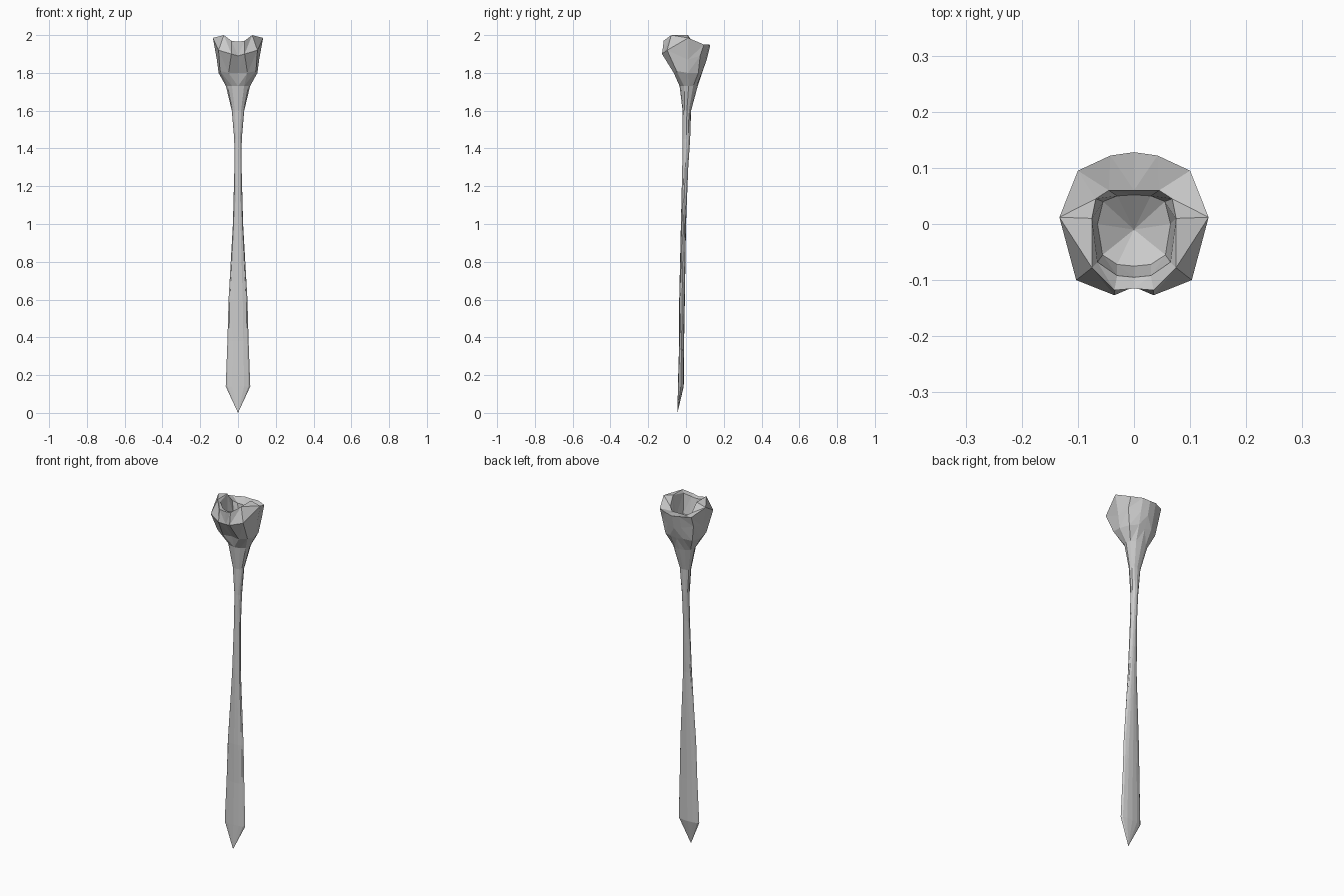
import bpy, bmesh, math

def oval(z, hw, front, back):
    # half ring, front centre round to back centre
    cy, ry = (front + back) / 2, (back - front) / 2
    return [(hw * math.sin(math.pi * i / 6), cy - ry * math.cos(math.pi * i / 6), z) for i in range(7)]

def add_ring(bm, half):
    # mirror seven half points into a twelve-sided ring
    full = half + [(-x, y, z) for x, y, z in half[-2:0:-1]]
    return [bm.verts.new(p) for p in full]

def loft(name, halves, start, end):
    bm = bmesh.new()
    rings = [add_ring(bm, h) for h in halves]
    for a, b in zip(rings, rings[1:]):
        for i in range(12):
            j = (i + 1) % 12
            if i < 6:
                bm.faces.new((a[i], a[j], b[j]))
                bm.faces.new((a[i], b[j], b[i]))
            else:
                bm.faces.new((a[i], a[j], b[i]))
                bm.faces.new((a[j], b[j], b[i]))
    for point, ring in ((start, rings[0]), (end, rings[-1])):
        v = bm.verts.new(point)
        for i in range(12):
            bm.faces.new((v, ring[i], ring[(i + 1) % 12]))
    bmesh.ops.recalc_face_normals(bm, faces=bm.faces)
    mesh = bpy.data.meshes.new(name)
    bm.to_mesh(mesh)
    bm.free()
    bpy.context.collection.objects.link(bpy.data.objects.new(name, mesh))

# Flattened blade and narrow neck: z, half width, front y, back y
shaft = [(.14, .065, -.043, -.012), (.38, .056, -.036, -.010), (.6, .05, -.036, -.006),
         (1.0, .027, -.027, 0), (1.3, .019, -.02, .012), (1.45, .02, -.018, .022),
         (1.6, .033, -.018, .027), (1.73, .064, -.034, .062)]

# Flared head: lower swell, belly, jagged rim, inner lip, hollow
head = [
    [(0, -.055, 1.8), (.05, -.065, 1.8), (.095, -.05, 1.81), (.103, .01, 1.8), (.085, .065, 1.8), (.04, .088, 1.81), (0, .085, 1.8)],
    [(0, -.112, 1.89), (.035, -.127, 1.9), (.103, -.1, 1.92), (.112, .01, 1.87), (.1, .075, 1.89), (.042, .105, 1.88), (0, .11, 1.87)],
    [(0, -.115, 1.965), (.035, -.118, 1.97), (.075, -.078, 2.0), (.133, .012, 1.985), (.1, .095, 1.95), (.042, .122, 1.95), (0, .128, 1.945)],
    [(0, -.095, 1.96), (.03, -.092, 1.965), (.065, -.068, 1.985), (.075, .01, 2.0), (.068, .045, 1.95), (.045, .06, 1.935), (0, .06, 1.935)],
    [(0, -.075, 1.87), (.03, -.072, 1.87), (.056, -.055, 1.87), (.065, 0, 1.87), (.055, .04, 1.87), (.03, .05, 1.87), (0, .052, 1.87)],
]

loft("hollow_headed_staff", [oval(*s) for s in shaft] + head, (0, -.045, 0), (0, -.01, 1.82))
